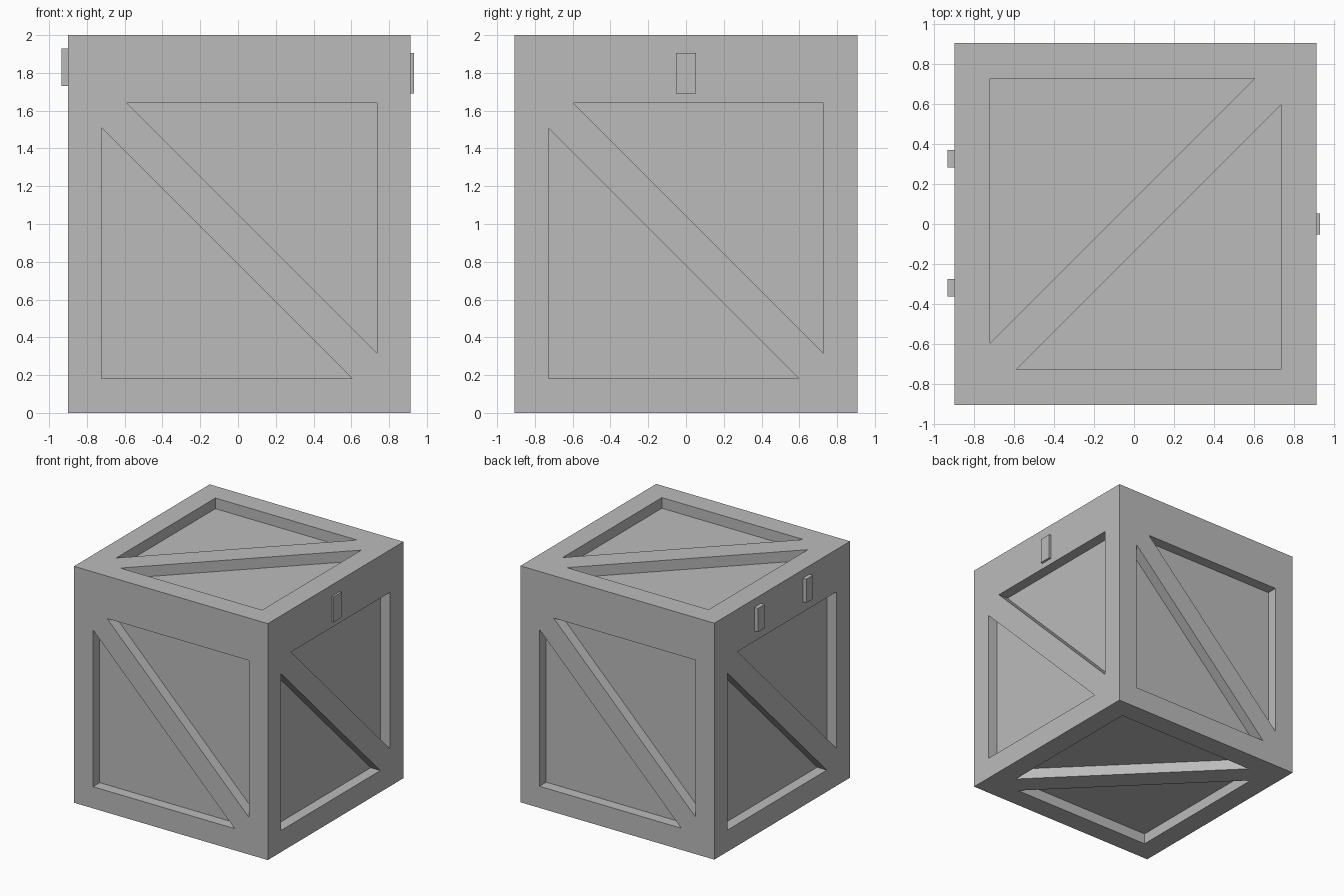
import bpy
import bmesh
from mathutils import Vector

if "Cube" in bpy.data.objects:
    bpy.data.objects.remove(bpy.data.objects["Cube"], do_unlink=True)

CX = 0.007             # crate body sits slightly off centre, hinges stick out further
HALF = 0.907           # half width of the body
HEIGHT = 2.0
PANEL_Z = 0.912        # centre height of the side panels
H, G = 0.729, 0.597    # panel half size, and where the brace meets the panel border
DEPTH = 0.09           # recess depth

grey = bpy.data.materials.new("grey")
grey.use_nodes = True
COLOUR = (0.5, 0.5, 0.5, 1)
grey.diffuse_color = COLOUR
grey.node_tree.nodes["Principled BSDF"].inputs["Base Color"].default_value = COLOUR


def add_object(name, bm):
    bmesh.ops.recalc_face_normals(bm, faces=bm.faces)
    mesh = bpy.data.meshes.new(name)
    bm.to_mesh(mesh)
    bm.free()
    mesh.materials.append(grey)
    obj = bpy.data.objects.new(name, mesh)
    bpy.context.collection.objects.link(obj)
    return obj


def add_box(name, low, high):
    bm = bmesh.new()
    bmesh.ops.create_cube(bm, size=1)
    low, high = Vector(low), Vector(high)
    bmesh.ops.scale(bm, vec=high - low, verts=bm.verts)
    bmesh.ops.translate(bm, vec=(low + high) / 2, verts=bm.verts)
    return add_object(name, bm)


def add_prism(bm, points, normal):
    """Triangular prism reaching DEPTH below the surface and a little above it."""
    face = bm.faces.new([bm.verts.new(p - normal * DEPTH) for p in points])
    out = bmesh.ops.extrude_face_region(bm, geom=[face], use_keep_orig=True)
    moved = [v for v in out["geom"] if isinstance(v, bmesh.types.BMVert)]
    bmesh.ops.translate(bm, vec=normal * (DEPTH + 0.1), verts=moved)


# Crate body
body = add_box("crate_body", (CX - HALF, -HALF, 0), (CX + HALF, HALF, HEIGHT))

# Two triangular recesses on each of the six sides leave a frame and a diagonal brace
X, Y, Z = Vector((1, 0, 0)), Vector((0, 1, 0)), Vector((0, 0, 1))
sides = [(X, Z), (Y, Z), (-X, Z), (-Y, Z), (Y, -X), (Y, X)]   # right and up of each side
triangles = [[(-G, H), (H, H), (H, -G)], [(-H, G), (-H, -H), (G, -H)]]
cutters = bmesh.new()
for u, v in sides:
    n = u.cross(v)
    if abs(n.z) > 0.5:
        centre = Vector((CX, 0, HEIGHT if n.z > 0 else 0))
    else:
        centre = Vector((CX, 0, PANEL_Z)) + n * HALF
    for tri in triangles:
        add_prism(cutters, [centre + u * a + v * b for a, b in tri], n)
cutter = add_object("recess_cutter", cutters)
cutter.hide_render = True

cut = body.modifiers.new("recesses", "BOOLEAN")
cut.operation = "DIFFERENCE"
cut.solver = "EXACT"
cut.object = cutter
bpy.context.view_layer.objects.active = body
bpy.ops.object.modifier_apply(modifier=cut.name)
bpy.data.objects.remove(cutter, do_unlink=True)

# Latch on one side, two hinges on the opposite side
add_box("latch", (CX + HALF - 0.02, -0.052, 1.69), (0.932, 0.052, 1.905))
for name, y in (("front_hinge", -0.32), ("back_hinge", 0.327)):
    add_box(name, (-0.935, y - 0.044, 1.73), (CX - HALF + 0.02, y + 0.044, 1.93))
